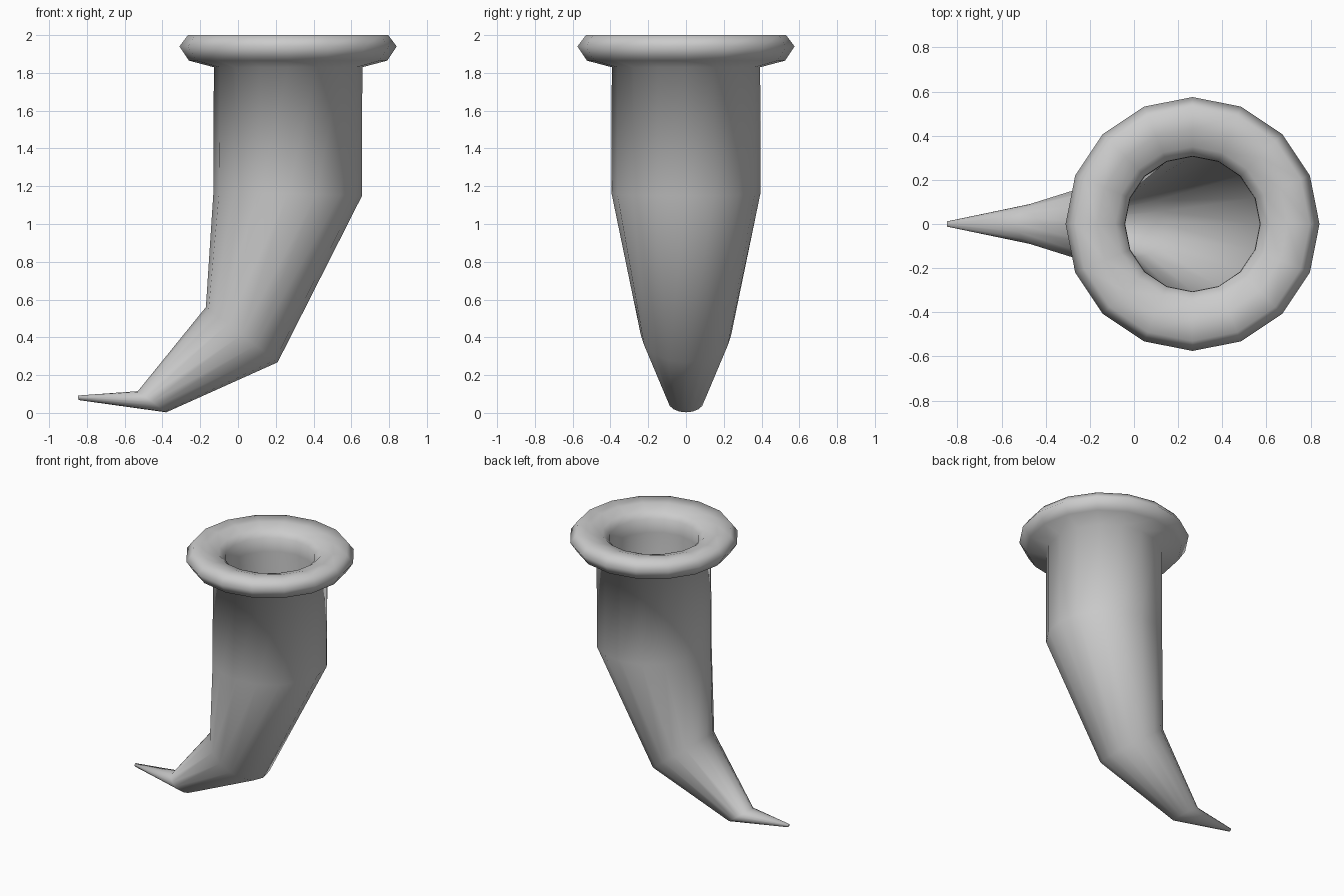
import bpy, bmesh
from math import cos, sin, pi

if "Cube" in bpy.data.objects:
    bpy.data.objects.remove(bpy.data.objects["Cube"])

SIDES = 16
AXIS_X = 0.265


def flat(r, z):
    """Level ring around the mouth axis, as left and right points in XZ."""
    return (AXIS_X - r, z, AXIS_X + r, z)


# Outer skin: left x, left z, right x, right z of each ring, tip to neck
outer = [(-0.847, 0.092, -0.845, 0.068),
         (-0.53, 0.115, -0.38, 0.003),
         (-0.17, 0.56, 0.21, 0.268),
         (-0.13, 1.17, 0.657, 1.15)]
# Rolled rim around the mouth
rim = [flat(r, z) for r, z in [(0.393, 1.83), (0.525, 1.865), (0.575, 1.94),
                               (0.53, 2.0), (0.43, 1.995), (0.35, 1.97), (0.307, 1.93)]]
# Inner wall, mouth to hollow end
inner = [flat(0.305, 1.83),
         (-0.04, 1.17, 0.567, 1.16),
         (-0.10, 0.505, 0.14, 0.325),
         (-0.43, 0.10, -0.41, 0.075)]


def add_ring(bm, ring):
    lx, lz, rx, rz = ring
    cx, cz, hx, hz = (lx + rx) / 2, (lz + rz) / 2, (rx - lx) / 2, (rz - lz) / 2
    radius = (hx * hx + hz * hz) ** 0.5
    angles = [2 * pi * i / SIDES for i in range(SIDES)]
    return [bm.verts.new((cx + hx * cos(a), radius * sin(a), cz + hz * cos(a)))
            for a in angles]


# Loft all rings into one hollow horn
bm = bmesh.new()
rings = [add_ring(bm, r) for r in outer + rim + inner]
for a, b in zip(rings, rings[1:]):
    for i in range(SIDES):
        j = (i + 1) % SIDES
        bm.faces.new((a[i], a[j], b[j], b[i]))
bm.faces.new(rings[0])
bm.faces.new(rings[-1])
bmesh.ops.recalc_face_normals(bm, faces=bm.faces)
for f in bm.faces:
    f.smooth = True

mesh = bpy.data.meshes.new("horn")
bm.to_mesh(mesh)
bm.free()
bpy.context.collection.objects.link(bpy.data.objects.new("horn", mesh))
